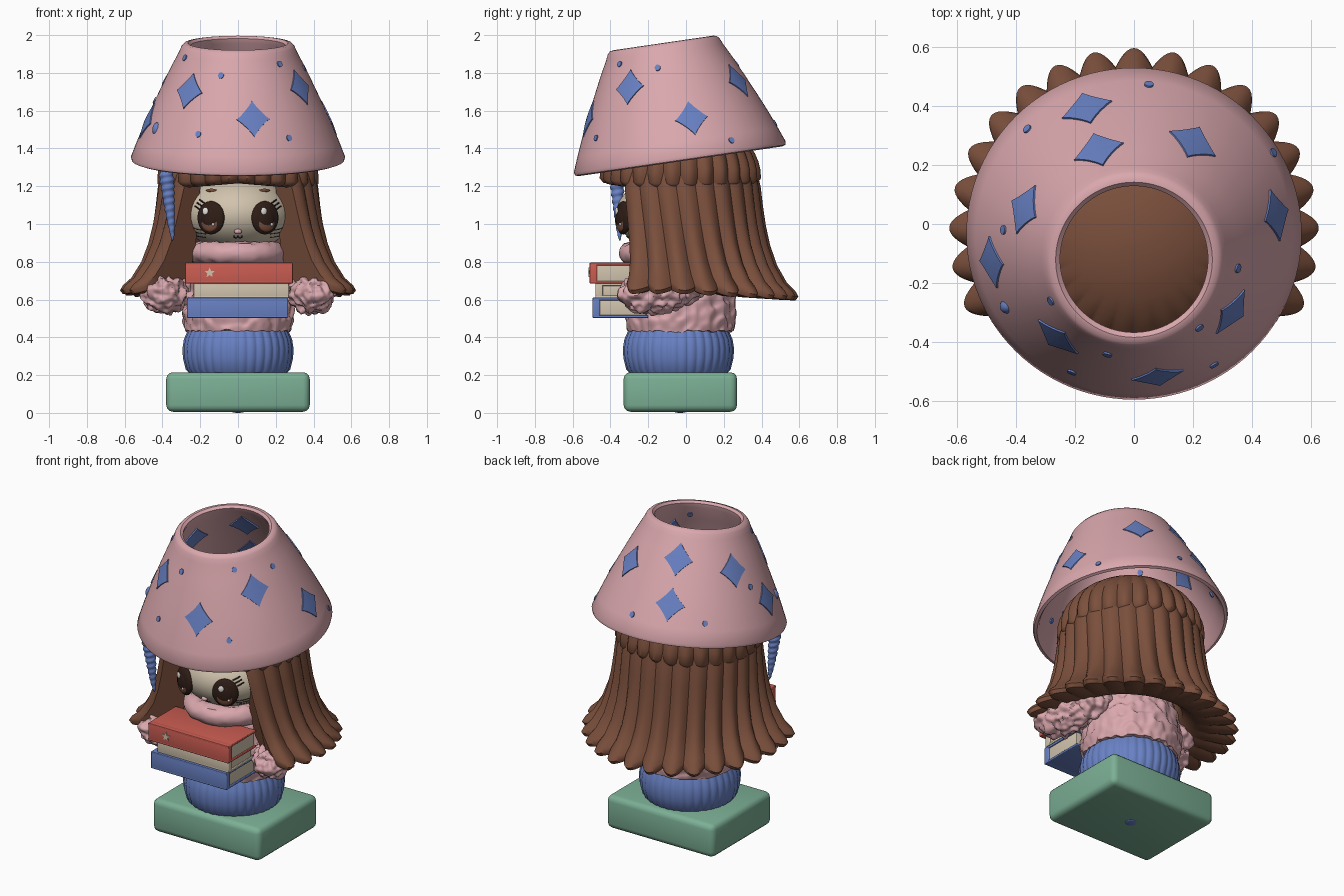
import bpy, bmesh, math
from math import sin, cos, pi, radians
from mathutils import Vector, Matrix, noise
from mathutils.bvhtree import BVHTree

if "Cube" in bpy.data.objects:
    bpy.data.objects.remove(bpy.data.objects["Cube"], do_unlink=True)


def material(name, *rgb):
    m = bpy.data.materials.new(name)
    m.use_nodes = True
    m.diffuse_color = (*rgb, 1)
    m.node_tree.nodes["Principled BSDF"].inputs["Base Color"].default_value = (*rgb, 1)
    return m


PINK = material("soft pink", .70, .39, .42)
BLUE = material("periwinkle blue", .14, .22, .55)
BROWN = material("chestnut brown", .20, .08, .046)
GREEN = material("sage green", .20, .43, .30)
RED = material("coral red", .60, .11, .085)
CREAM = material("cream", .64, .55, .42)
DARK = material("dark brown", .028, .012, .008)
WHITE = material("white", .85, .82, .78)
meshes = []


def finish(name, bm, mat):
    bmesh.ops.remove_doubles(bm, verts=bm.verts, dist=1e-5)
    bmesh.ops.recalc_face_normals(bm, faces=bm.faces)
    me = bpy.data.meshes.new(name)
    bm.to_mesh(me)
    bm.free()
    me.materials.append(mat)
    ob = bpy.data.objects.new(name, me)
    bpy.context.collection.objects.link(ob)
    meshes.append(ob)
    return ob


def sweep(name, mat, point, count, around, wrap=True, loop=False):
    """Grid from point(u, k): u runs round the part, k along its profile."""
    bm = bmesh.new()
    cols = around if wrap else around + 1
    grid = [[bm.verts.new(point(i / around, k)) for k in range(count)] for i in range(cols)]
    for i in range(around):
        a, b = grid[i], grid[(i + 1) % cols]
        for k in range(count if loop else count - 1):
            j = (k + 1) % count
            bm.faces.new((a[k], a[j], b[j], b[k]))
    if not wrap:
        bm.faces.new(grid[0])
        bm.faces.new(grid[-1])
    return finish(name, bm, mat)


def ball(name, mat, loc, size, turn=0, fluff=0):
    bm = bmesh.new()
    bmesh.ops.create_icosphere(bm, subdivisions=5 if fluff else 4, radius=1)
    rot = Matrix.Rotation(turn, 3, "Z")
    for v in bm.verts:
        d = rot @ Vector(a * b for a, b in zip(v.co, size))
        p = d + Vector(loc)
        v.co = p + d.normalized() * fluff * noise.noise(p * 28)
    return finish(name, bm, mat)


def box(name, mat, lo, hi, bevel):
    bm = bmesh.new()
    bmesh.ops.create_cube(bm, size=1)
    for v in bm.verts:
        v.co = [a + (b - a) * (c + .5) for a, b, c in zip(lo, hi, v.co)]
    bmesh.ops.bevel(bm, geom=bm.edges[:], offset=bevel, segments=3, affect="EDGES", profile=.5)
    return finish(name, bm, mat)


def tube(name, mat, pts, radius):
    cu = bpy.data.curves.new(name, "CURVE")
    cu.dimensions = "3D"
    cu.bevel_depth, cu.bevel_resolution, cu.use_fill_caps = radius, 2, True
    sp = cu.splines.new("POLY")
    sp.points.add(len(pts) - 1)
    for p, c in zip(sp.points, pts):
        p.co = (*c, 1)
    cu.materials.append(mat)
    bpy.context.collection.objects.link(bpy.data.objects.new(name, cu))


# Base block with a small plug underneath
box("base_block", GREEN, (-.38, -.33, .006), (.38, .27, .215), .035)
ball("base_plug", BLUE, (0, -.03, .008), (.035, .035, .008))

# Ribbed skirt
skirt = [(0, .19), (.24, .19), (.275, .23), (.29, .29), (.293, .34), (.285, .39), (.265, .435), (0, .44)]
def skirt_point(u, k):
    r, z = skirt[k]
    r *= 1 + .022 * (abs(sin(u * pi * 36)) - .6)
    return r * cos(u * 2 * pi), -.04 + r * sin(u * 2 * pi), z
sweep("skirt", BLUE, skirt_point, len(skirt), 288)

# Fluffy sweater: lower hem to collar
def sweater_point(u, k):
    t = k / 40
    z = .42 + .46 * t
    r = .275 + .02 * sin(min(t * 4, 1) * pi / 2) - .09 * t ** 2.5
    r = 0 if k in (0, 40) else r
    a = u * 2 * pi
    n = noise.noise((cos(a) * 7, sin(a) * 7, z * 24)) * .016
    return (r + n * (r > 0)) * cos(a), -.03 + (r + n * (r > 0)) * sin(a), z + n
sweep("sweater", PINK, sweater_point, 41, 140)
def collar_point(u, k):
    a, b = u * 2 * pi, k / 20 * 2 * pi
    r = .2 + .065 * cos(b)
    return r * cos(a), -.09 + r * sin(a), .845 + .06 * sin(b) + .012 * noise.noise((r * 30, a * 5, b * 2))
sweep("collar", PINK, collar_point, 20, 96, loop=True)
for s, side in ((1, "left"), (-1, "right")):
    ball(side + "_sleeve", PINK, (s * .385, -.17, .63), (.115, .19, .105), s * .25, .03)
    ball(side + "_shoulder", PINK, (s * .3, -.03, .68), (.13, .13, .11), 0, .03)

# Books: covers, spine at the front, page block between
def book(name, mat, x0, x1, y0, y1, z0, z1):
    t = .014
    box(name + "_lower_cover", mat, (x0, y0, z0), (x1, y1, z0 + t), .004)
    box(name + "_upper_cover", mat, (x0, y0, z1 - t), (x1, y1, z1), .004)
    box(name + "_spine", mat, (x0, y0, z0), (x1, y0 + .04, z1), .006)
    box(name + "_pages", CREAM, (x0 + .008, y0 + .03, z0 + .008), (x1 - .008, y1 - .01, z1 - .008), .003)
book("red_book", RED, -.28, .29, -.51, -.23, .685, .795)
book("cream_book", CREAM, -.235, .27, -.48, -.23, .608, .687)
book("blue_book", BLUE, -.27, .265, -.495, -.2, .503, .61)
def badge_point(u, k):
    r = (0, .028 if round(u * 10) % 2 == 0 else .013, .028 if round(u * 10) % 2 == 0 else .013, 0)[k]
    return -.15 + r * sin(u * 2 * pi), -.516 if k < 2 else -.508, .742 + r * cos(u * 2 * pi)
sweep("book_star", CREAM, badge_point, 4, 10)

# Head and face
HC, HS = Vector((0, -.08, 1.055)), Vector((.295, .29, .2))
def on_face(x, z, lift=0):
    q = 1 - (x / HS.x) ** 2 - ((z - HC.z) / HS.z) ** 2
    return Vector((x, HC.y - HS.y * math.sqrt(max(q, 0)) - lift, z))
ball("head", CREAM, HC, HS)
ball("nose", PINK, on_face(0, .96, .004), (.02, .015, .014))
for s, side in ((1, "left"), (-1, "right")):
    turn = s * .42
    out = Vector((sin(turn), -cos(turn), 0))
    across = Vector((cos(turn), sin(turn), 0))
    eye = on_face(s * .143, 1.033)
    ball(side + "_eye", DARK, eye, (.077, .03, .088), turn)
    ball(side + "_iris", BROWN, eye + out * .015 + Vector((0, 0, -.022)), (.05, .017, .052), turn)
    ball(side + "_pupil", DARK, eye + out * .019 + Vector((0, 0, -.004)), (.046, .016, .054), turn)
    ball(side + "_eye_shine", WHITE, eye + out * .03 - across * .02 + Vector((0, 0, .035)), (.017, .007, .02), turn)
    ball(side + "_eye_glint", WHITE, eye + out * .029 + across * .025 + Vector((0, 0, -.035)), (.008, .006, .008), turn)
    ball(side + "_eyebrow", BROWN, on_face(s * .14, 1.178), (.032, .012, .009), turn)
    for i in range(3):
        x, z = .2 - .012 * i, 1.075 + .017 * i
        tube(side + "_lash", DARK, [on_face(s * x, z, .004), on_face(s * (x + .028), z + .02, .008)], .004)
        w = .965 - .018 * i
        tube(side + "_whisker", DARK, [on_face(s * .17, w, .002), on_face(s * .215, w + .006, .002),
                                       on_face(s * .25, w + .02, .004)], .002)
    tube(side + "_mouth", DARK, [on_face(s * (.011 - .011 * cos(t * pi / 6)), .937 - .011 * sin(t * pi / 6), .002)
                                 for t in range(7)], .003)

# Long hair: scalloped locks round the sides and back, flaring at the hem
fall = [(.40, 1.3), (.425, 1.2), (.437, 1.1), (.452, 1.0), (.475, .9), (.512, .8), (.565, .715), (.61, .675),
        (.625, .65), (.61, .63), (.5, .635), (.38, .67), (.3, .74), (.28, .9), (.28, 1.25)]
LOCKS = 19
def fall_point(u, k):
    r, z = fall[k]
    low = min(max((1.2 - z) / .55, 0), 1)
    lo = radians(-46 + 16 * low)
    a = lo + u * (pi - 2 * lo)
    groove = 1 - abs(sin(u * pi * LOCKS))
    if k < 11:
        r -= groove * (.016 + .045 * low ** 2)
        z += groove * .02 * low ** 3
    z -= .035 * low ** 2 * max(sin(a), 0)
    return r * cos(a), -.03 + r * sin(a), z
sweep("long_hair", BROWN, fall_point, len(fall), LOCKS * 12, wrap=False, loop=True)

# Crown of the hair with the fringe along its lower edge
crown = [(.28, 1.25), (.37, 1.215), (.41, 1.222)] + [
    (.43 * cos(i * pi / 24), 1.245 + .335 * sin(i * pi / 24)) for i in range(13)]
def crown_point(u, k):
    r, z = crown[k]
    a = u * 2 * pi
    fade = 1 - max(z - 1.25, 0) / .34
    r -= .025 * fade * (r > .3) * (1 - abs(sin(u * pi * 28)))
    z -= .03 * abs(cos(a)) * (k < 4)
    return r * cos(a), -.03 + r * sin(a), z
sweep("hair_crown", BROWN, crown_point, len(crown), 336)

# Tilted lampshade, open at both ends
TILT = Matrix.Translation((0, -.03, 1.335)) @ Matrix.Rotation(radians(8.3), 4, "X")
WALL = .035
shade = [(.545, -.003), (.562, .003), (.567, .02), (.536, .1), (.495, .2), (.45, .3), (.403, .4), (.355, .5),
         (.313, .58), (.3, .61), (.285, .627), (.265, .63), (.25, .617), (.258, .59), (.318, .5), (.41, .3),
         (.5, .1), (.532, .015)]
def shade_point(u, k):
    r, z = shade[k]
    return TILT @ Vector((r * cos(u * 2 * pi), r * sin(u * 2 * pi), z))
lampshade = sweep("lampshade", PINK, shade_point, len(shade), 96, loop=True)

# Stars and dots set through the lampshade wall
tree = BVHTree.FromPolygons([v.co for v in lampshade.data.vertices], [p.vertices for p in lampshade.data.polygons])
axis = TILT.to_3x3() @ Vector((0, 0, 1))
def inlay(name, x, y, size, power):
    hit, normal, _, _ = tree.ray_cast(Vector((x, y, 3)), Vector((0, 0, -1)))
    if hit is None:
        return
    up = (axis - normal * axis.dot(normal)).normalized()
    side = up.cross(normal)
    def point(u, k):
        f = (0, .35, .7, 1, 1, .7, .35, 0)[k] * size
        c, s = cos(u * 2 * pi), sin(u * 2 * pi)
        p = hit + side * math.copysign(abs(c) ** power, c) * f * .9 + up * math.copysign(abs(s) ** power, s) * f
        p = tree.find_nearest(p)[0]
        return p + normal * (.006 if k < 4 else -WALL - .008)
    sweep(name, BLUE, point, 8, 32)
for x, y in ((-.16, .39), (-.12, .25), (.2, .275), (-.37, .05), (-.48, -.13), (.48, .03), (.33, -.3),
             (-.26, -.385), (.08, -.515)):
    inlay("shade_star", x, y, .1, 2.3)
for x, y in ((.05, .47), (-.36, .32), (-.44, -.02), (-.28, -.26), (-.21, -.5), (-.09, -.44), (.22, -.35),
             (.27, -.475), (.35, -.15), (.47, .24)):
    inlay("shade_dot", x, y, .017, 1)
ball("pull_knot", BLUE, (-.425, -.275, 1.5), (.026, .03, .038), -.9)

# Twisted pull cord hanging at the right temple
def cord_point(u, k):
    t = k / 60
    r = .043 * min(t * 6, 1) ** .5 * (1 - t) ** .55 * (1 + .1 * sin(u * 2 * pi + t * 70))
    a = u * 2 * pi
    return -.385 + .04 * t + r * cos(a), -.37 + .02 * t + r * sin(a), 1.32 - .41 * t
sweep("pull_cord", BLUE, cord_point, 61, 24)

# Smooth shading with sharp edges kept
bpy.ops.object.select_all(action="DESELECT")
for ob in meshes:
    ob.select_set(True)
bpy.context.view_layer.objects.active = meshes[0]
bpy.ops.object.shade_smooth_by_angle(angle=radians(45))
